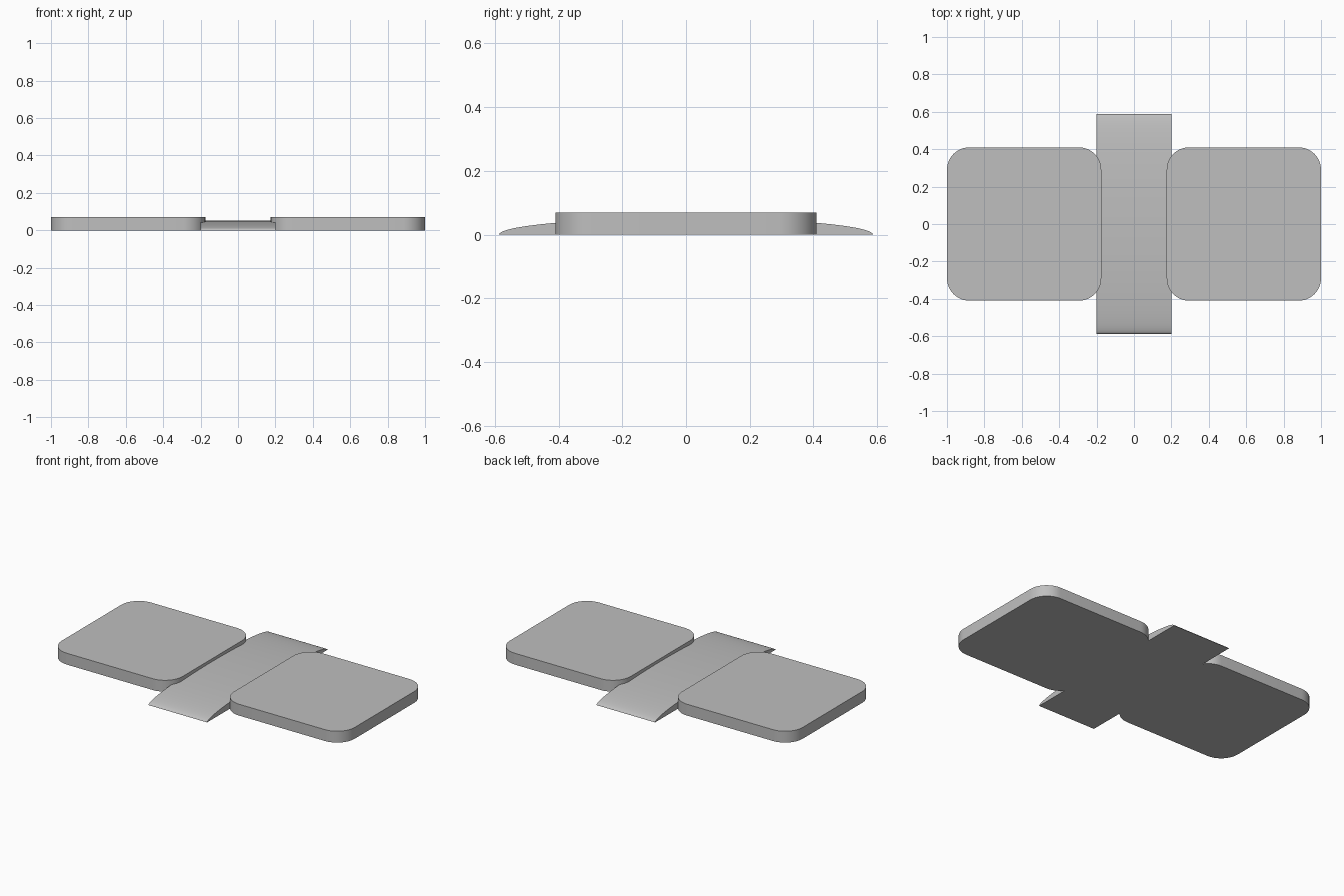
import bpy, bmesh
from math import sin, cos, pi

cube = bpy.data.objects.get("Cube")
if cube:
    bpy.data.objects.remove(cube, do_unlink=True)

grey = bpy.data.materials.new("plain grey")
grey.use_nodes = True
colour = (0.52, 0.52, 0.52, 1)
grey.diffuse_color = colour
grey.node_tree.nodes["Principled BSDF"].inputs["Base Color"].default_value = colour


def extrude_outline(name, points, direction):
    """Solid prism made by sweeping a closed outline along a direction."""
    bm = bmesh.new()
    face = bm.faces.new([bm.verts.new(p) for p in points])
    swept = bmesh.ops.extrude_face_region(bm, geom=[face], use_keep_orig=True)
    moved = [g for g in swept["geom"] if isinstance(g, bmesh.types.BMVert)]
    bmesh.ops.translate(bm, verts=moved, vec=direction)
    bmesh.ops.recalc_face_normals(bm, faces=bm.faces)
    mesh = bpy.data.meshes.new(name)
    bm.to_mesh(mesh)
    bm.free()
    mesh.materials.append(grey)
    obj = bpy.data.objects.new(name, mesh)
    bpy.context.collection.objects.link(obj)
    bpy.ops.object.select_all(action='DESELECT')
    obj.select_set(True)
    bpy.context.view_layer.objects.active = obj
    bpy.ops.object.shade_smooth_by_angle(angle=pi / 6)
    return obj


def rounded_rectangle(cx, half_x, half_y, radius, steps=12):
    points = []
    for quarter, (sx, sy) in enumerate([(1, 1), (-1, 1), (-1, -1), (1, -1)]):
        for i in range(steps + 1):
            a = (quarter + i / steps) * pi / 2
            points.append((cx + sx * (half_x - radius) + radius * cos(a),
                           sy * (half_y - radius) + radius * sin(a), 0))
    return points


# Two rounded pads
for side, name in [(1, "left_pad"), (-1, "right_pad")]:
    extrude_outline(name, rounded_rectangle(side * 0.5875, 0.4125, 0.41, 0.12), (0, 0, 0.07))

# Low arched bridge running front to back between the pads
half_width, half_length, rise, segments = 0.2, 0.587, 0.052, 48
arch = [(-half_width, half_length * cos(pi * i / segments), rise * sin(pi * i / segments))
        for i in range(segments)] + [(-half_width, -half_length, 0)]
extrude_outline("bridge", arch, (2 * half_width, 0, 0))
